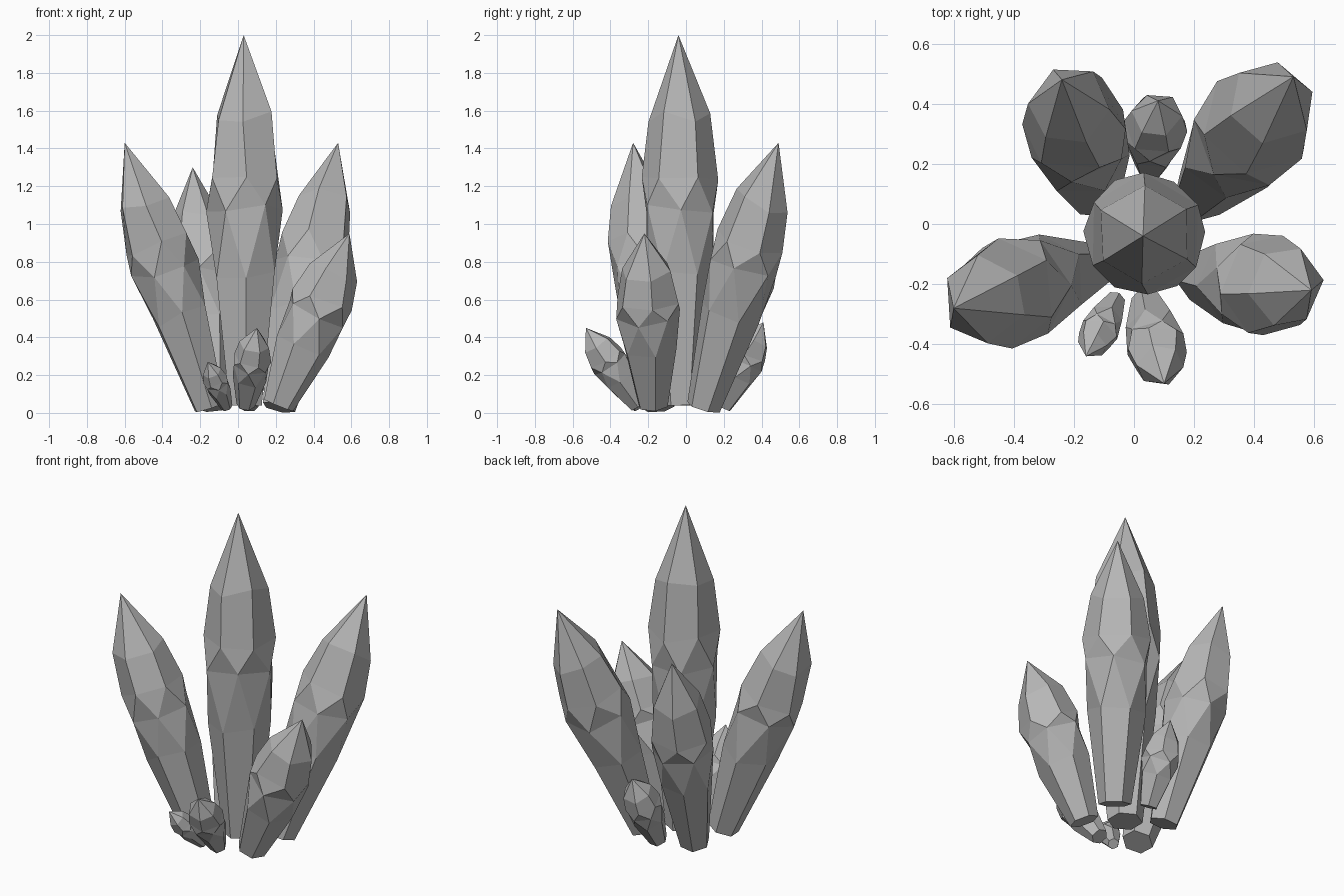
import bpy, bmesh, math, random
from mathutils import Vector

cube = bpy.data.objects.get("Cube")
if cube:
    bpy.data.objects.remove(cube, do_unlink=True)

random.seed(4)
SIDES = 6

# One flat grey stone colour
stone = bpy.data.materials.new("grey_stone")
stone.use_nodes = True
colour = (0.47, 0.47, 0.47, 1)
stone.diffuse_color = colour
stone.node_tree.nodes["Principled BSDF"].inputs["Base Color"].default_value = colour

# Crystal profile: height fraction, radius fraction, half-step twist
PROFILE = [(0, 0.49, 0), (0.35, 0.88, 0), (0.53, 1.0, 1), (0.62, 1.0, 0), (0.78, 0.8, 0)]


def crystal(name, base, tip, radius, roll=0.0):
    base, tip = Vector(base), Vector(tip)
    axis = tip - base
    length = axis.length
    # Side directions: one lies along the lean, the other across it
    up = axis.normalized()
    lean = Vector((up.x, up.y, 0))
    lean = lean.normalized() if lean.length > 0.01 else Vector((0, -1, 0))
    across = up.cross(lean).normalized()
    lean = across.cross(up)

    bm = bmesh.new()
    rings = []
    for level, (t, r, twist) in enumerate(PROFILE):
        ring = []
        for i in range(SIDES):
            wobble = 0.0 if level == 0 else 1.0
            a = math.tau * (i + twist / 2) / SIDES + math.radians(roll)
            a += wobble * random.uniform(-0.06, 0.06)
            rr = radius * r * (1 + wobble * random.uniform(-0.03, 0.03))
            h = t * length + wobble * random.uniform(-0.015, 0.015) * length
            ring.append(bm.verts.new(base + up * h + lean * rr * math.cos(a)
                                     + across * rr * math.sin(a)))
        rings.append(ring)

    # Quads between aligned rings, triangles where the rings are staggered
    for k in range(len(rings) - 1):
        low, high = rings[k], rings[k + 1]
        shift = PROFILE[k + 1][2] - PROFILE[k][2]
        for i in range(SIDES):
            j = (i + 1) % SIDES
            if shift == 0:
                bm.faces.new((low[i], low[j], high[j], high[i]))
            elif shift > 0:
                bm.faces.new((low[i], low[j], high[i]))
                bm.faces.new((high[i], low[j], high[j]))
            else:
                bm.faces.new((low[i], high[j], high[i]))
                bm.faces.new((low[i], low[j], high[j]))
    # Pointed top and flat base
    point = bm.verts.new(tip)
    for i in range(SIDES):
        bm.faces.new((rings[-1][i], rings[-1][(i + 1) % SIDES], point))
    bm.faces.new(rings[0][::-1])
    bmesh.ops.recalc_face_normals(bm, faces=bm.faces[:])

    mesh = bpy.data.meshes.new(name)
    bm.to_mesh(mesh)
    bm.free()
    mesh.materials.append(stone)
    obj = bpy.data.objects.new(name, mesh)
    bpy.context.collection.objects.link(obj)


# Tall centre and the four leaning crystals
crystal("centre_crystal", (0.04, -0.03, 0.04), (0.03, -0.04, 2.0), 0.202)
crystal("front_right_crystal", (-0.15, -0.148, 0.03), (-0.6, -0.28, 1.43), 0.181, 20)
crystal("front_left_crystal", (0.215, -0.175, 0.04), (0.59, -0.22, 0.95), 0.17, 15)
crystal("back_right_crystal", (-0.13, 0.1, 0.03), (-0.24, 0.48, 1.3), 0.174, 10)
crystal("back_left_crystal", (0.217, 0.093, 0.03), (0.53, 0.49, 1.43), 0.187, 25)

# Small crystals at the foot
crystal("small_back_crystal", (0.055, 0.19, 0.03), (0.08, 0.41, 0.48), 0.106, 30)
crystal("small_front_crystal", (0.04, -0.25, 0.04), (0.1, -0.53, 0.45), 0.1, 10)
crystal("tiny_front_crystal", (-0.06, -0.25, 0.03), (-0.16, -0.44, 0.27), 0.065)
